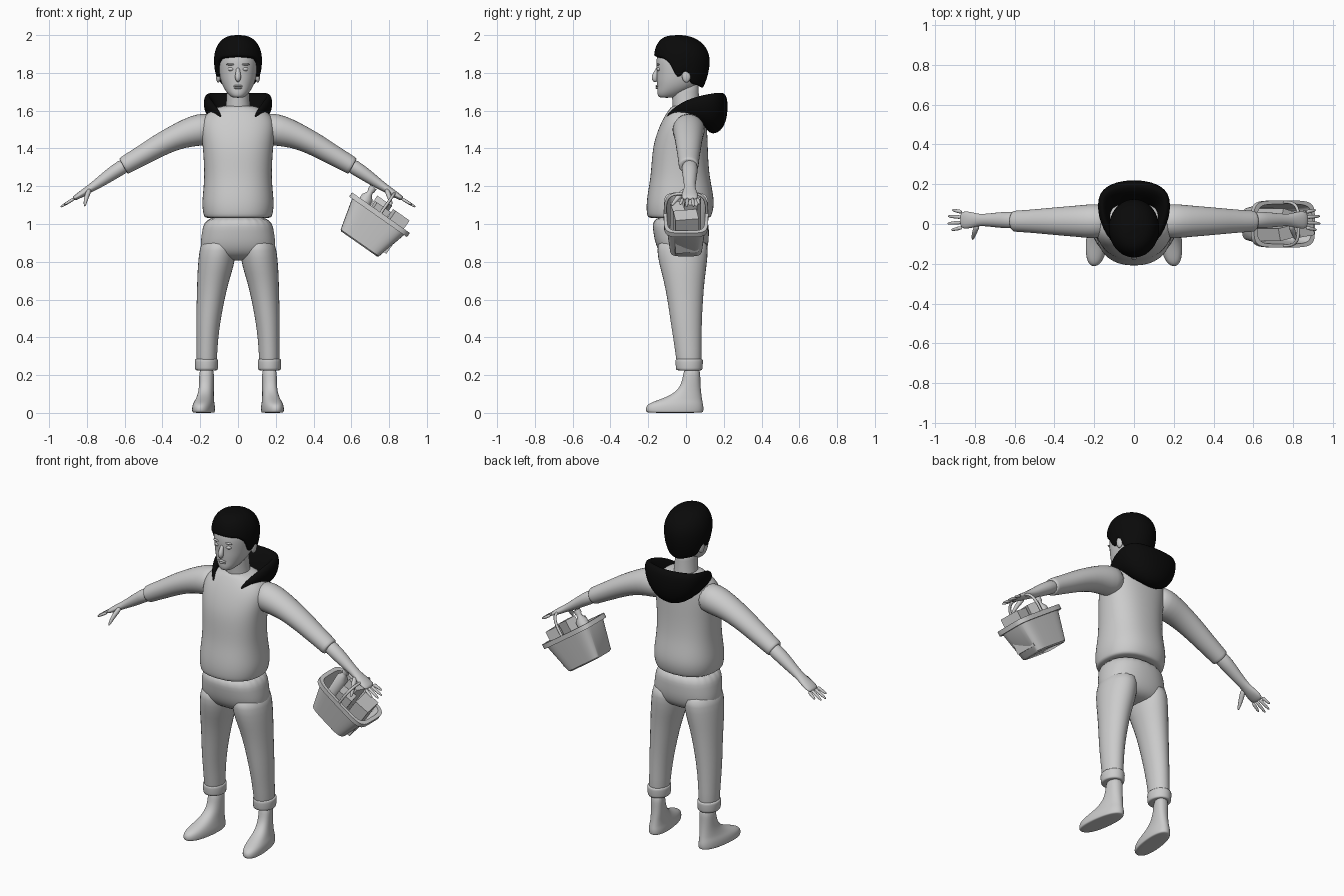
import bpy, bmesh
from math import sin, cos, pi, asin, radians, copysign
from mathutils import Vector, Matrix

cube = bpy.data.objects.get("Cube")
if cube:
    bpy.data.objects.remove(cube)


def material(name, value):
    m = bpy.data.materials.new(name)
    m.use_nodes = True
    colour = (value, value, value, 1)
    m.diffuse_color = colour
    m.node_tree.nodes["Principled BSDF"].inputs["Base Color"].default_value = colour
    return m


GREY = material("plain grey", 0.6)
BLACK = material("black cloth and hair", 0.003)
SIDES = (("left", 1), ("right", -1))


def loft(name, rings, mat=GREY, subsurf=1, matrix=None, sharp=60):
    """Skin closed rings of points, with a cap at each end."""
    bm = bmesh.new()
    loops = [[bm.verts.new(p) for p in ring] for ring in rings]
    for a, b in zip(loops, loops[1:]):
        n = len(a)
        for i in range(n):
            bm.faces.new((a[i], a[(i + 1) % n], b[(i + 1) % n], b[i]))
    bm.faces.new(loops[0])
    bm.faces.new(loops[-1])
    bmesh.ops.recalc_face_normals(bm, faces=bm.faces)
    me = bpy.data.meshes.new(name)
    bm.to_mesh(me)
    bm.free()
    me.materials.append(mat)
    ob = bpy.data.objects.new(name, me)
    bpy.context.collection.objects.link(ob)
    if matrix:
        ob.matrix_world = matrix
    if subsurf:
        ob.modifiers.new("smooth", "SUBSURF").levels = subsurf
    bpy.ops.object.select_all(action="DESELECT")
    ob.select_set(True)
    bpy.context.view_layer.objects.active = ob
    if subsurf:
        bpy.ops.object.shade_smooth()
    else:
        bpy.ops.object.shade_smooth_by_angle(angle=radians(sharp))
    return ob


def ring(c, u, v, n=16, power=2):
    """Superellipse around c, spanned by u and v."""
    pts = []
    for i in range(n):
        a = 2 * pi * i / n
        x, y = (copysign(abs(f) ** (2 / power), f) for f in (cos(a), sin(a)))
        pts.append(Vector(c) + Vector(u) * x + Vector(v) * y)
    return pts


def stack(name, rows, s=1, yaw=0, n=16, power=2, **kw):
    """Upright form: rows of z, centre x, half width, front y, back y."""
    rings = []
    for z, x, r, front, back in rows:
        mid, half = (front + back) / 2, (back - front) / 2
        rings.append(ring((s * (x - yaw * mid), mid, z), (r, 0, 0),
                          (-s * yaw * half, half, 0), n, power))
    return loft(name, rings, **kw)


def limb(name, pts, radii, n=12, **kw):
    """Form along a path: radii are (across y, across the other way)."""
    pts, rings = [Vector(p) for p in pts], []
    for i, p in enumerate(pts):
        d = (pts[min(i + 1, len(pts) - 1)] - pts[max(i - 1, 0)]).normalized()
        y = Vector((0, 1, 0))
        u = (y - d * y.dot(d)).normalized()
        rings.append(ring(p, u * radii[i][0], d.cross(u) * radii[i][1], n))
    return loft(name, rings, **kw)


def ball(name, loc, size, mat=GREY):
    """Ellipsoid."""
    rows = [sin(pi * (k / 10 - 0.5)) * 0.99 for k in range(11)]
    x, y, z = loc
    rings = []
    for t in rows:
        w = max((1 - t * t) ** 0.5, 0.1)
        rings.append(ring((x, y, z + size[2] * t), (size[0] * w, 0, 0), (0, size[1] * w, 0)))
    return loft(name, rings, mat)


# Sweater body with a hem that blouses over the waist
stack("sweater_body", [
    (1.03, 0, .17, -.19, .12), (1.035, 0, .182, -.208, .135), (1.1, 0, .193, -.212, .152),
    (1.17, 0, .186, -.203, .143), (1.25, 0, .179, -.188, .126), (1.35, 0, .183, -.182, .118),
    (1.43, 0, .19, -.172, .116), (1.51, 0, .2, -.145, .112), (1.57, 0, .185, -.115, .108),
    (1.61, 0, .13, -.088, .095), (1.63, 0, .075, -.07, .07)], n=24, power=2.3, subsurf=2)

# Trousers: hips
stack("trouser_hips", [
    (1.05, 0, .175, -.185, .12), (.96, 0, .192, -.175, .123), (.89, 0, .202, -.163, .121),
    (.83, 0, .19, -.13, .1), (.805, 0, .1, -.06, .05)], n=24, power=2.3, subsurf=2)

for side, s in SIDES:
    # Trouser leg, turned-up cuff and bare foot
    stack(side + "_trouser_leg", [
        (.93, .1, .09, -.15, .115), (.86, .107, .1, -.158, .12), (.78, .117, .098, -.143, .112),
        (.7, .132, .086, -.12, .1), (.6, .145, .075, -.1, .092), (.5, .156, .067, -.086, .086),
        (.4, .163, .059, -.07, .084), (.28, .166, .055, -.052, .083), (.24, .166, .054, -.05, .082)], s)
    stack(side + "_trouser_cuff", [
        (.285, .167, .052, -.045, .08), (.285, .167, .062, -.056, .09), (.275, .167, .064, -.058, .092),
        (.235, .167, .062, -.055, .089), (.225, .167, .06, -.053, .087), (.225, .167, .045, -.03, .07)], s)
    stack(side + "_foot", [
        (0, .175, .052, -.2, .085), (.004, .175, .058, -.215, .095), (.03, .175, .058, -.217, .096),
        (.05, .175, .054, -.2, .092), (.068, .173, .048, -.15, .088), (.09, .172, .043, -.09, .084),
        (.12, .17, .04, -.045, .08), (.17, .17, .039, -.018, .076), (.25, .17, .04, -.012, .077)],
        s, yaw=.12, power=2.3, subsurf=2)

    # Sleeve, forearm and hand
    arm = [(.12, 1.51), (.2, 1.5), (.27, 1.482), (.34, 1.455), (.42, 1.415), (.5, 1.367),
           (.58, 1.322), (.605, 1.306), (.607, 1.305)]
    limb(side + "_sleeve", [(s * x, .014, z) for x, z in arm],
         [(.08, .08), (.09, .088), (.082, .077), (.076, .067), (.069, .061), (.061, .055),
          (.055, .05), (.054, .049), (.046, .042)], n=16)
    hand = [(.57, 1.328), (.66, 1.273), (.73, 1.222), (.78, 1.19), (.815, 1.167), (.85, 1.146), (.875, 1.13)]
    limb(side + "_forearm_and_hand", [(s * x, .02, z) for x, z in hand],
         [(.047, .044), (.043, .038), (.034, .03), (.03, .022), (.042, .02), (.046, .016), (.042, .011)])
    for k in range(4):
        y = -.018 + .026 * k
        reach = (.05, .068, .065, .045)[k]
        base = Vector((s * .865, y, 1.136))
        way = Vector((s, .15 * (k - 1.5), -.62))
        limb(side + "_finger_" + str(k + 1), [base + way * reach * f for f in (0, .5, .95, 1.1)],
             [(.011, .01), (.01, .009), (.008, .007), (.003, .003)], n=8)
    limb(side + "_thumb", [(s * .785, .0, 1.185), (s * .8, -.035, 1.15), (s * .808, -.06, 1.12),
                           (s * .812, -.08, 1.092)],
         [(.018, .016), (.017, .014), (.012, .011), (.005, .005)], n=8)

# Head and neck
stack("neck", [(1.56, 0, .08, -.075, .085), (1.63, 0, .064, -.07, .072), (1.7, 0, .06, -.08, .068),
               (1.77, 0, .06, -.08, .07)])
stack("head", [
    (1.668, 0, .025, -.135, -.07), (1.675, 0, .04, -.148, -.04), (1.695, 0, .06, -.154, .0),
    (1.725, 0, .08, -.153, .05), (1.76, 0, .093, -.156, .08), (1.8, 0, .101, -.156, .1),
    (1.85, 0, .106, -.16, .108), (1.9, 0, .104, -.155, .106), (1.95, 0, .08, -.12, .08),
    (1.97, 0, .04, -.07, .04)], n=20, power=2.2, subsurf=2)
limb("nose", [(0, -.148, 1.83), (0, -.158, 1.805), (0, -.167, 1.778), (0, -.163, 1.762), (0, -.15, 1.757)],
     [(.008, .01), (.011, .012), (.02, .018), (.018, .014), (.008, .006)])
ball("upper_lip", (0, -.152, 1.731), (.026, .009, .006))
ball("lower_lip", (0, -.152, 1.72), (.022, .009, .006))
for side, s in SIDES:
    ball(side + "_ear", (s * .104, .002, 1.785), (.014, .024, .036))
    ball(side + "_eye", (s * .037, -.142, 1.82), (.018, .014, .011))
    ball(side + "_brow", (s * .038, -.148, 1.845), (.026, .01, .006))

# Hair cap: the lower edge follows a hairline given by angle from the front
HAIRLINE = [(0, 1.888), (45, 1.88), (65, 1.85), (78, 1.765), (88, 1.785), (100, 1.82), (115, 1.74), (181, 1.72)]


def hairline(deg):
    for (a, za), (b, zb) in zip(HAIRLINE, HAIRLINE[1:]):
        if a <= deg <= b:
            return za + (zb - za) * (deg - a) / (b - a)


def hair_point(a, k):
    deg = abs((a * 180 / pi + 180) % 360 - 180)
    h = hairline(deg) - 1.87
    start = asin(max(-1, min(1, h / (.13 if h > 0 else .15))))
    phi = start + (pi / 2 - start) * max(k, 0)
    top = phi > 0
    power = .75 - .25 * cos(a)
    r = max(cos(phi), .01) ** power if top else 1 - .25 * sin(phi) ** 2
    r *= .86 if k < 0 else 1
    return Vector((.128 * r * sin(a), -.022 - .149 * r * cos(a), 1.87 + (.13 if top else .15) * sin(phi)))


loft("hair", [[hair_point(2 * pi * i / 48, k / 10) for i in range(48)] for k in range(-1, 11)], BLACK)

# Hood: sections from the middle of the back round to the front tip
# each runs inner foot, rim, outer bulge, low bulge, underside
HALF = [
    [(0, .08, 1.57), (0, .2, 1.725), (0, .235, 1.65), (0, .22, 1.49), (0, .12, 1.45)],
    [(.08, .08, 1.57), (.11, .185, 1.735), (.13, .215, 1.65), (.115, .19, 1.51), (.07, .11, 1.48)],
    [(.11, .05, 1.57), (.17, .15, 1.725), (.2, .145, 1.66), (.18, .11, 1.56), (.11, .06, 1.53)],
    [(.105, -.02, 1.57), (.14, .0, 1.68), (.182, .0, 1.65), (.165, -.01, 1.585), (.11, -.02, 1.55)],
    [(.075, -.11, 1.545), (.08, -.11, 1.585), (.105, -.1, 1.59), (.1, -.11, 1.555), (.08, -.125, 1.54)]]
other = [[(-x, y, z) for x, y, z in row] for row in HALF[:0:-1]]
loft("hood", other + HALF, BLACK, subsurf=2)

# Basket hanging from the left hand, tilted outward
TILT = Matrix.Translation((.75, 0, 1.05)) @ Matrix.Rotation(radians(35), 4, "Y")
shell = [(-.19, .115, .078), (-.183, .124, .086), (-.015, .168, .105), (-.015, .187, .118),
         (.012, .187, .118), (.012, .165, .1), (-.17, .118, .08)]
stack("basket", [(z, 0, rx, -ry, ry) for z, rx, ry in shell], n=40, power=5,
      subsurf=0, matrix=TILT, sharp=40)
arch = [(0, -.11 * copysign(abs(cos(a)) ** .5, cos(a)), .135 * sin(a) ** .6)
        for a in (pi * k / 16 for k in range(17))]
handle = bpy.data.curves.new("basket_handle", "CURVE")
handle.dimensions = "3D"
handle.bevel_depth = .008
handle.bevel_resolution = 2
spline = handle.splines.new("POLY")
spline.points.add(len(arch) - 1)
for point, p in zip(spline.points, arch):
    point.co = (*p, 1)
handle.materials.append(GREY)
handle_ob = bpy.data.objects.new("basket_handle", handle)
handle_ob.matrix_world = TILT
bpy.context.collection.objects.link(handle_ob)

# Groceries
stack("bottle", [(-.16, -.09, .034, -.01, .058), (.035, -.105, .034, -.01, .058),
                 (.06, -.108, .016, .008, .04), (.075, -.11, .015, .009, .039),
                 (.075, -.11, .02, .004, .044), (.1, -.11, .02, .004, .044)], subsurf=0, matrix=TILT, sharp=40)
for name, x, y, sx, sy, top, turn in (("large_box", .095, 0, .045, .062, .065, 8),
                                      ("small_box", -.02, .035, .04, .035, .075, -15),
                                      ("carton", -.01, -.045, .045, .032, .045, 12)):
    spin = TILT @ Matrix.Translation((x, y, 0)) @ Matrix.Rotation(radians(turn), 4, "Z")
    loft(name, [[(-sx, -sy, z), (sx, -sy, z), (sx, sy, z), (-sx, sy, z)] for z in (-.15, top)],
         subsurf=0, matrix=spin, sharp=30)
